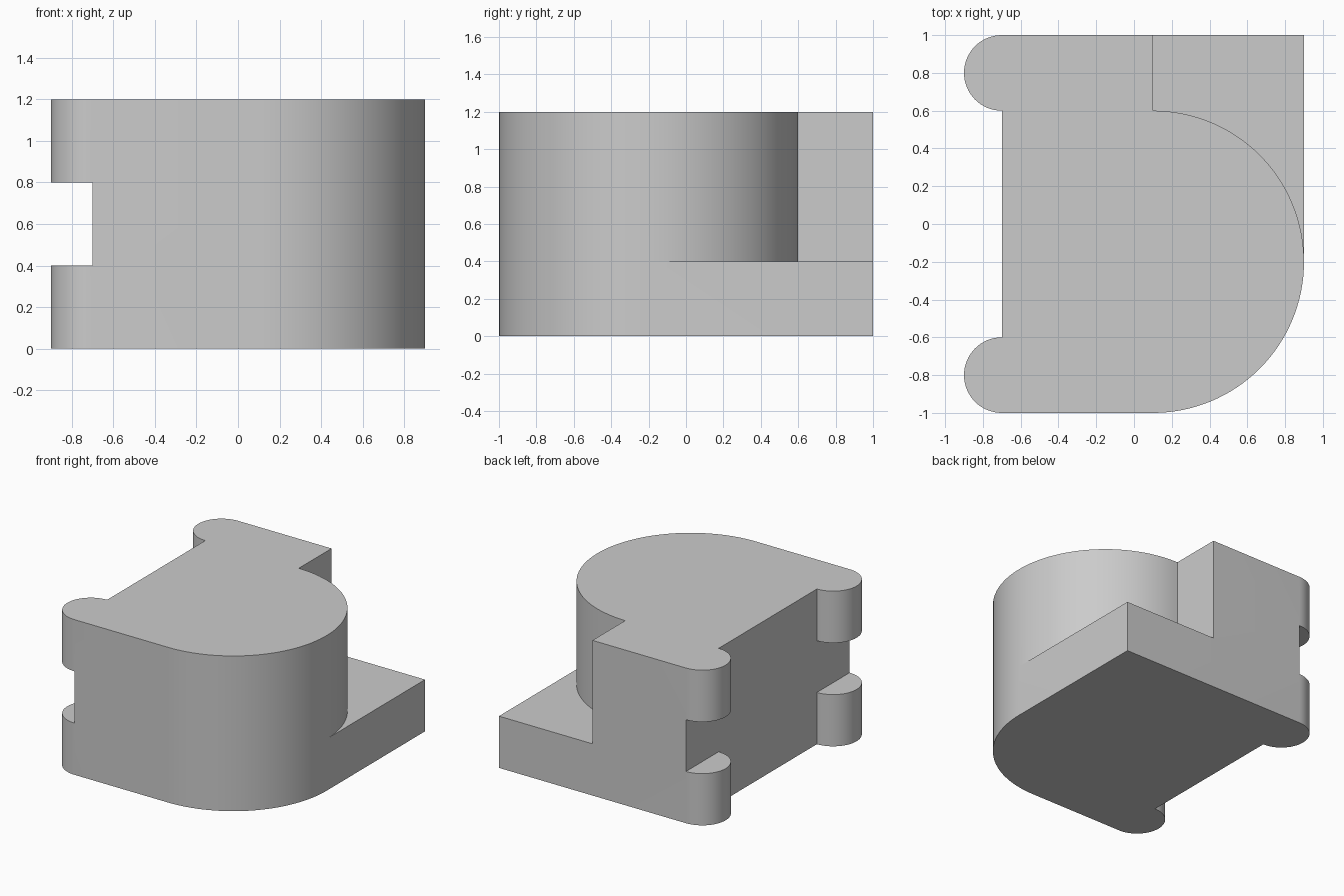
import bpy
import bmesh
from math import cos, sin, radians

cube = bpy.data.objects.get("Cube")
if cube:
    bpy.data.objects.remove(cube, do_unlink=True)

grey = bpy.data.materials.new("light grey")
grey.use_nodes = True
colour = (0.6, 0.6, 0.6, 1)
grey.diffuse_color = colour
grey.node_tree.nodes["Principled BSDF"].inputs["Base Color"].default_value = colour


def arc(cx, cy, r, start, end, steps):
    angles = [radians(start + (end - start) * i / steps) for i in range(steps + 1)]
    return [(cx + r * cos(a), cy + r * sin(a)) for a in angles]


def prism(name, profile, bottom, top):
    """Extrude a closed outline upward into a solid."""
    bm = bmesh.new()
    face = bm.faces.new([bm.verts.new((x, y, bottom)) for x, y in profile])
    raised = bmesh.ops.extrude_face_region(bm, geom=[face])["geom"]
    verts = [v for v in raised if isinstance(v, bmesh.types.BMVert)]
    bmesh.ops.translate(bm, verts=verts, vec=(0, 0, top - bottom))
    bmesh.ops.recalc_face_normals(bm, faces=bm.faces)
    mesh = bpy.data.meshes.new(name)
    bm.to_mesh(mesh)
    bm.free()
    mesh.materials.append(grey)
    obj = bpy.data.objects.new(name, mesh)
    bpy.context.collection.objects.link(obj)
    return obj


# Full-height block: rounded front corner and two half-round lugs on one side
outline = (arc(0.1, -0.2, 0.8, -90, 0, 32) + [(0.9, 1)]
           + arc(-0.7, 0.8, 0.2, 90, 270, 32)
           + arc(-0.7, -0.8, 0.2, 90, 270, 32))
body = prism("body", outline, 0, 1.2)

# Back corner step, following the round boss
corner = arc(0.1, -0.2, 0.8, 90, 0, 32) + [(1.1, -0.2), (1.1, 1.1), (0.1, 1.1)]
step_cutter = prism("step_cutter", corner, 0.4, 1.3)

# Slot splitting each lug into an upper and a lower part
slot = [(-1.1, -1.1), (-0.7, -1.1), (-0.7, 1.1), (-1.1, 1.1)]
slot_cutter = prism("slot_cutter", slot, 0.4, 0.8)

bpy.context.view_layer.objects.active = body
for cutter in (step_cutter, slot_cutter):
    mod = body.modifiers.new(cutter.name, "BOOLEAN")
    mod.operation = "DIFFERENCE"
    mod.solver = "EXACT"
    mod.object = cutter
    bpy.ops.object.modifier_apply(modifier=mod.name)
    bpy.data.objects.remove(cutter, do_unlink=True)

# Smooth the round walls, keep the edges sharp
bpy.ops.object.select_all(action="DESELECT")
body.select_set(True)
bpy.ops.object.shade_smooth_by_angle(angle=radians(30))
